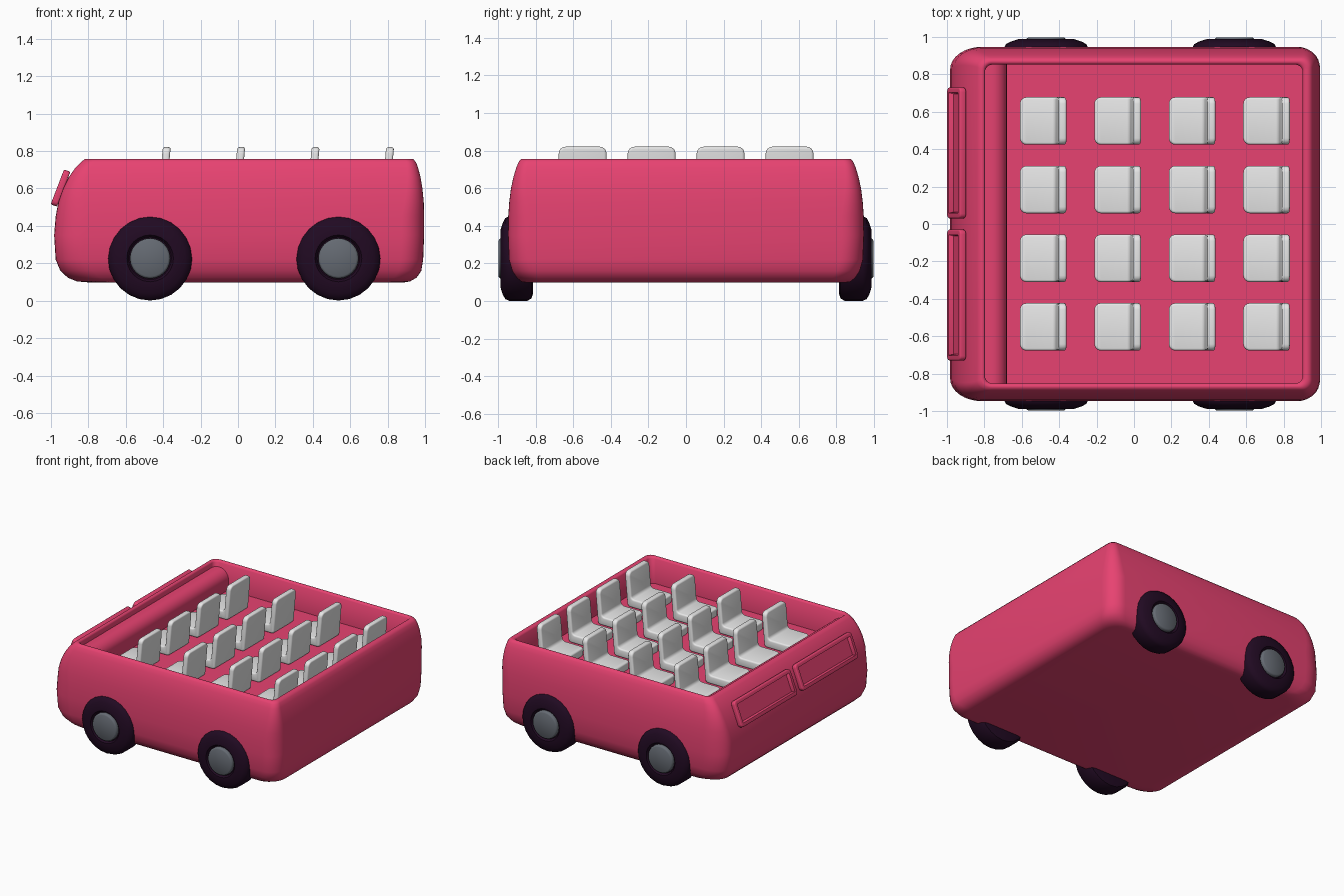
import bpy, bmesh
from math import sin, cos, pi, radians
from mathutils import Matrix

cube = bpy.data.objects.get("Cube")
if cube:
    bpy.data.objects.remove(cube, do_unlink=True)


def material(name, r, g, b):
    mat = bpy.data.materials.new(name)
    mat.use_nodes = True
    colour = (r, g, b, 1)
    mat.diffuse_color = colour
    bsdf = mat.node_tree.nodes["Principled BSDF"]
    bsdf.inputs["Base Color"].default_value = colour
    bsdf.inputs["Roughness"].default_value = 0.6
    return mat


pink = material("pink paint", 0.8, 0.055, 0.165)
rubber = material("dark rubber", 0.015, 0.003, 0.016)
steel = material("grey steel", 0.13, 0.145, 0.17)
white = material("white seat", 0.8, 0.8, 0.8)


def finish(bm, name, mat, angle=40):
    """Turn a bmesh into a smooth shaded object with crisp edges."""
    bmesh.ops.recalc_face_normals(bm, faces=bm.faces)
    mesh = bpy.data.meshes.new(name)
    bm.to_mesh(mesh)
    bm.free()
    mesh.materials.append(mat)
    obj = bpy.data.objects.new(name, mesh)
    bpy.context.collection.objects.link(obj)
    bpy.ops.object.select_all(action="DESELECT")
    obj.select_set(True)
    bpy.context.view_layer.objects.active = obj
    bpy.ops.object.shade_smooth_by_angle(angle=radians(angle))
    return obj


def copy(obj, name, matrix):
    twin = bpy.data.objects.new(name, obj.data)
    twin.matrix_world = matrix
    bpy.context.collection.objects.link(twin)
    return twin


def extrude_section(section, half):
    """Solid with an (x, z) outline, centred on y."""
    bm = bmesh.new()
    face = bm.faces.new([bm.verts.new((x, -half, z)) for x, z in section])
    moved = bmesh.ops.extrude_face_region(bm, geom=[face])["geom"]
    bmesh.ops.translate(bm, vec=(0, 2 * half, 0),
                        verts=[v for v in moved if isinstance(v, bmesh.types.BMVert)])
    bmesh.ops.recalc_face_normals(bm, faces=bm.faces)
    return bm


def bevel(bm, rule, offset, segments):
    bmesh.ops.bevel(bm, geom=[e for e in bm.edges if rule(e)], offset=offset,
                    segments=segments, profile=0.5, affect="EDGES")


def along(edge, axis):
    return abs((edge.verts[0].co - edge.verts[1].co).normalized()[axis]) > 0.9


def middle(edge):
    return (edge.verts[0].co + edge.verts[1].co) / 2


def sharp(edge):
    return edge.calc_face_angle(0) > radians(50)


def rounded_ring(bm, z, back, front, half, rx, ry):
    """Rounded rectangle of vertices; rx is the corner length at the nose."""
    ring = []
    for quarter in range(4):
        sx = 1 if quarter in (0, 3) else -1
        sy = 1 if quarter < 2 else -1
        r = ry if sx > 0 else rx
        cx = front - r if sx > 0 else back + r
        for step in range(9):
            a = pi / 2 * (quarter + step / 8)
            ring.append(bm.verts.new((cx + r * cos(a), sy * (half - ry) + ry * sin(a), z)))
    return ring


# Open-topped body: outer shell, rim, inner walls and floor in one loft
outer = [(.098, -.80, .89, .85), (.103, -.86, .92, .875), (.123, -.91, .955, .90),
         (.16, -.95, .98, .925), (.22, -.975, .99, .942), (.35, -.983, .995, .947),
         (.45, -.975, .995, .946), (.53, -.96, .993, .94), (.60, -.935, .986, .931),
         (.66, -.905, .976, .918), (.71, -.87, .963, .903), (.74, -.84, .952, .89),
         (.757, -.82, .937, .877)]
inner = [(.757, -.803, .912, .862), (.745, -.797, .902, .852), (.55, -.797, .902, .852)]
bm = bmesh.new()
rings = []
for row in outer:
    # corners tighten towards the rim
    tight = min(1, 1 - 2 * (row[0] - .45))
    rings.append(rounded_ring(bm, *row, .17 * tight, .12 * tight))
rings += [rounded_ring(bm, *row, .04, .04) for row in inner]
for low, high in zip(rings, rings[1:]):
    for i in range(len(low)):
        j = (i + 1) % len(low)
        bm.faces.new((low[i], low[j], high[j], high[i]))
bm.faces.new(rings[0])
bm.faces.new(rings[-1])
finish(bm, "body", pink, 70)

# Dashboard: rounded shelf across the inside of the nose
section = [(-.83, .53), (-.83, .71), (-.76, .71)]
section += [(-.76 + .08 * sin(a), .63 + .08 * cos(a))
            for a in (pi / 16 * k for k in range(1, 9))]
section.append((-.68, .53))
finish(extrude_section(section, .853), "dashboard", pink)

# Two raised windscreen frames with recessed panes
bm = extrude_section([(-.018, -.1), (.018, -.1), (.018, .1), (-.018, .1)], .35)
bevel(bm, lambda e: along(e, 0), .025, 4)
bevel(bm, sharp, .008, 3)
pane = min(bm.faces, key=lambda f: f.calc_center_median().x - f.calc_area())
bmesh.ops.inset_region(bm, faces=[pane], thickness=.02, depth=0)
bmesh.ops.inset_region(bm, faces=[pane], thickness=.006, depth=-.026)
frame = finish(bm, "windscreen_frame_left", pink)
tilt = Matrix.Rotation(radians(21), 4, "Y")
frame.matrix_world = Matrix.Translation((-.949, .38, .602)) @ tilt
copy(frame, "windscreen_frame_right", Matrix.Translation((-.949, -.38, .602)) @ tilt)


def lathe(name, profile, mat, segments=24):
    """Spin (radius, y) points around the axle."""
    bm = bmesh.new()
    verts = [bm.verts.new((r, y, 0)) for r, y in profile]
    edges = [bm.edges.new(pair) for pair in zip(verts, verts[1:])]
    bmesh.ops.spin(bm, geom=verts + edges, cent=(0, 0, 0), axis=(0, 1, 0),
                   angle=2 * pi, steps=segments, use_duplicate=False)
    bmesh.ops.remove_doubles(bm, verts=bm.verts, dist=.0005)
    return finish(bm, name, mat)


# Wheels: tyre and hub turned once, then placed at the four corners
tyre = lathe("tyre", [(0, .815), (.19, .815), (.212, .822), (.225, .845), (.225, .94),
                      (.215, .962), (.19, .975), (.15, .988), (.125, .988),
                      (.114, .97), (0, .97)], rubber)
hub = lathe("hub", [(0, .96), (.108, .96), (.108, .984), (.104, .992),
                    (.096, .997), (0, .997)], steel)
for part in (tyre, hub):
    for end, x in (("nose", -.47), ("tail", .537)):
        for side, turn in (("left", 0), ("right", pi)):
            copy(part, f"{part.name}_{end}_{side}",
                 Matrix.Translation((x, 0, .226)) @ Matrix.Rotation(turn, 4, "Z"))
    bpy.data.objects.remove(part, do_unlink=True)

# Seats: cushion and reclined backrest in one bent, softly rounded shape
bm = extrude_section([(-.25, 0), (-.024, 0), (0, .272), (-.042, .272),
                      (-.06, .065), (-.25, .065)], .127)
bevel(bm, lambda e: (along(e, 0) and middle(e).z > .25)
      or (along(e, 2) and middle(e).x < -.2), .035, 4)
bevel(bm, lambda e: along(e, 1) and -.07 < middle(e).x < -.02
      and middle(e).z < .1, .022, 4)
bevel(bm, lambda e: sharp(e) and e.is_convex, .012, 3)
seat = finish(bm, "seat", white)
for row in range(4):
    for column in range(4):
        copy(seat, f"seat_{row + 1}_{column + 1}",
             Matrix.Translation((-.36 + .398 * row, -.55 + .367 * column, .549)))
bpy.data.objects.remove(seat, do_unlink=True)
